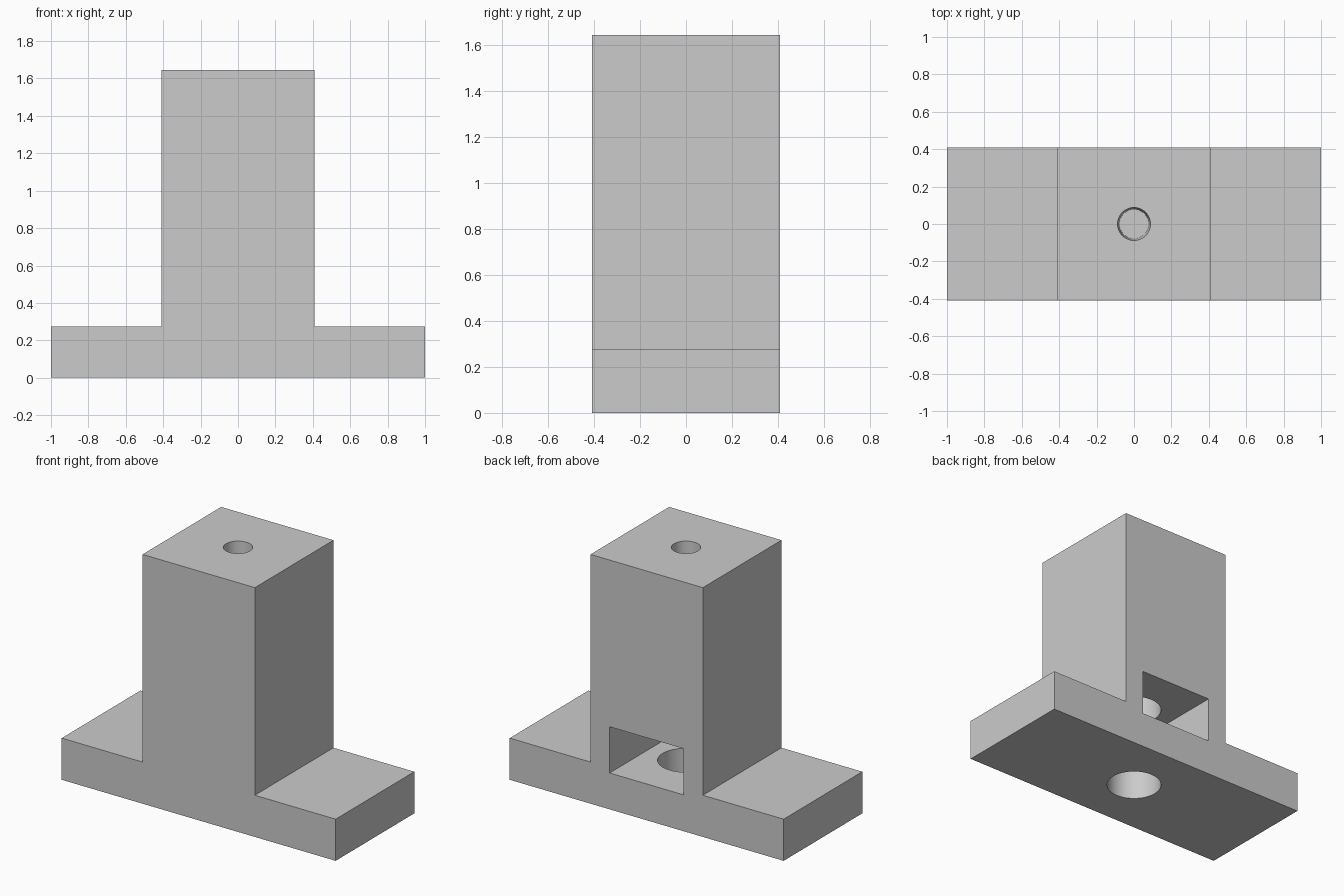
import bpy
import bmesh

default_cube = bpy.data.objects.get("Cube")
if default_cube:
    bpy.data.objects.remove(default_cube, do_unlink=True)

HALF = 0.41      # half width of the post and half depth of everything
BASE_H = 0.275
TOP = 1.645

# Single plain grey
grey = bpy.data.materials.new("plain grey")
grey.use_nodes = True
colour = (0.6, 0.6, 0.6, 1)
grey.diffuse_color = colour
grey.node_tree.nodes["Principled BSDF"].inputs["Base Color"].default_value = colour


def make_object(name, bm):
    bmesh.ops.recalc_face_normals(bm, faces=bm.faces)
    mesh = bpy.data.meshes.new(name)
    bm.to_mesh(mesh)
    bm.free()
    mesh.materials.append(grey)
    obj = bpy.data.objects.new(name, mesh)
    bpy.context.collection.objects.link(obj)
    return obj


def extruded_profile(name, points, y0, y1):
    """Extrude an x-z outline along y."""
    bm = bmesh.new()
    face = bm.faces.new([bm.verts.new((x, y0, z)) for x, z in points])
    side = bmesh.ops.extrude_face_region(bm, geom=[face])["geom"]
    verts = [v for v in side if isinstance(v, bmesh.types.BMVert)]
    bmesh.ops.translate(bm, verts=verts, vec=(0, y1 - y0, 0))
    return make_object(name, bm)


def round_cutter(name, r_low, r_high, z0, z1):
    bm = bmesh.new()
    bmesh.ops.create_cone(bm, cap_ends=True, segments=64, radius1=r_low,
                          radius2=r_high, depth=z1 - z0)
    bmesh.ops.translate(bm, verts=bm.verts, vec=(0, 0, (z0 + z1) / 2))
    return make_object(name, bm)


# Inverted T body: flat foot with a square post
right_half = [(1, 0), (1, BASE_H), (HALF, BASE_H), (HALF, TOP)]
outline = right_half + [(-x, z) for x, z in reversed(right_half)]
body = extruded_profile("mounting_post", outline, -HALF, HALF)

# Pocket open to the back, wide bore from below, narrow blind hole on top
pocket = [(-0.27, 0.24), (0.27, 0.24), (0.27, 0.545), (-0.27, 0.545)]
cutters = [
    extruded_profile("pocket_cutter", pocket, -0.27, HALF + 0.1),
    round_cutter("bore_cutter", 0.17, 0.17, -0.1, 0.9),
    round_cutter("top_hole_cutter", 0.078, 0.088, 1.2, TOP + 0.002),
]
for cutter in cutters:
    mod = body.modifiers.new(cutter.name, 'BOOLEAN')
    mod.operation = 'DIFFERENCE'
    mod.solver = 'EXACT'
    mod.object = cutter

# Bake the cuts, then drop the cutters
bpy.context.view_layer.objects.active = body
body.select_set(True)
for cutter in cutters:
    bpy.ops.object.modifier_apply(modifier=cutter.name)
    bpy.data.objects.remove(cutter, do_unlink=True)

bpy.ops.object.shade_smooth_by_angle()
